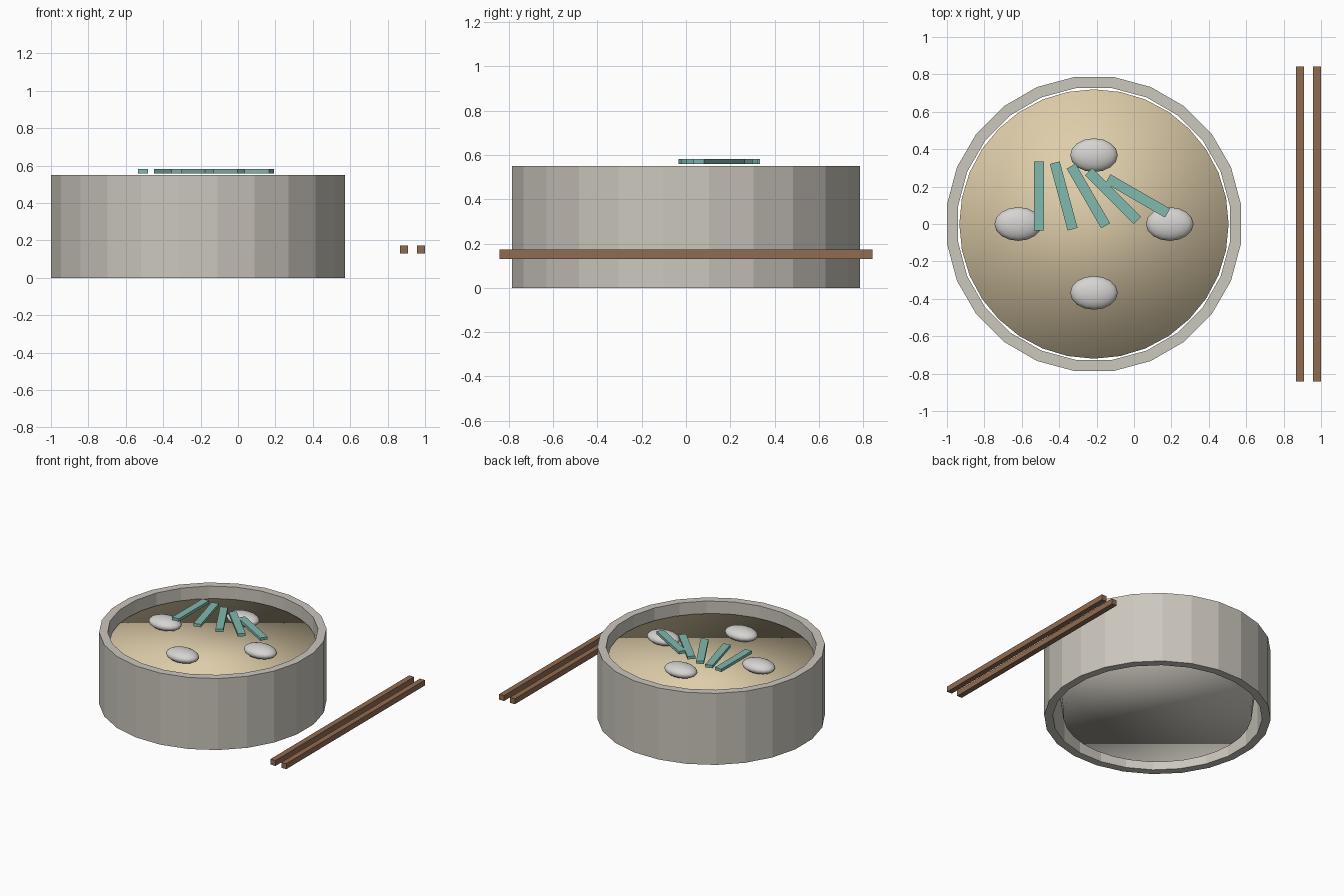
import bpy, bmesh, math
from mathutils import Matrix

if "Cube" in bpy.data.objects:
    bpy.data.objects.remove(bpy.data.objects["Cube"])

CX = -0.214  # bowl centre along x


def material(name, rgb):
    m = bpy.data.materials.new(name)
    m.diffuse_color = (*rgb, 1)
    m.use_nodes = True
    m.node_tree.nodes["Principled BSDF"].inputs["Base Color"].default_value = m.diffuse_color
    return m


STONE = material("warm_grey", (0.60, 0.57, 0.51))
BROTH = material("broth_tan", (0.73, 0.61, 0.40))
PALE = material("pale_grey", (0.67, 0.66, 0.64))
TEAL = material("scallion_teal", (0.22, 0.48, 0.42))
WOOD = material("wood_brown", (0.28, 0.15, 0.08))


def finish(name, bm, mat, loc, smooth=False, turn=0.0):
    bmesh.ops.recalc_face_normals(bm, faces=bm.faces)
    for f in bm.faces:
        f.smooth = smooth
    me = bpy.data.meshes.new(name)
    bm.to_mesh(me)
    bm.free()
    me.materials.append(mat)
    ob = bpy.data.objects.new(name, me)
    ob.location = loc
    ob.rotation_euler.z = turn
    bpy.context.collection.objects.link(ob)
    return ob


def box(name, size, loc, mat, turn=0.0):
    bm = bmesh.new()
    bmesh.ops.create_cube(bm, size=1, matrix=Matrix.Diagonal((*size, 1)))
    return finish(name, bm, mat, loc, turn=turn)


def drum(name, r_low, r_high, z_low, z_high, mat):
    bm = bmesh.new()
    bmesh.ops.create_cone(bm, cap_ends=True, segments=32, radius1=r_low,
                          radius2=r_high, depth=z_high - z_low)
    return finish(name, bm, mat, (CX, 0, (z_low + z_high) / 2), smooth=True)


# Bowl wall: open 24-sided tube with a flat rim
bm = bmesh.new()
N = 24
section = [(0.793, 0), (0.793, 0.55), (0.733, 0.55), (0.733, 0)]
rings = []
for i in range(N):
    a = 2 * math.pi * (i + 0.5) / N
    rings.append([bm.verts.new((r * math.cos(a), r * math.sin(a), z)) for r, z in section])
for i in range(N):
    p, q = rings[i], rings[(i + 1) % N]
    for k in range(4):
        n = (k + 1) % 4
        bm.faces.new((p[k], q[k], q[n], p[n]))
finish("bowl_wall", bm, STONE, (CX, 0, 0))

# Tapered inner bowl and the broth disc on top of it
drum("bowl_liner", 0.66, 0.715, 0.02, 0.44, STONE)
drum("broth", 0.72, 0.72, 0.42, 0.46, BROTH)

# Four dumplings around the centre
for i, (x, y) in enumerate([(0.405, 0), (0, 0.368), (-0.405, 0), (0, -0.368)]):
    bm = bmesh.new()
    bmesh.ops.create_uvsphere(bm, u_segments=16, v_segments=10, radius=1)
    bmesh.ops.scale(bm, vec=(0.127, 0.09, 0.046), verts=bm.verts)
    finish(f"dumpling_{i + 1}", bm, PALE, (CX + x, y, 0.502), smooth=True)

# Fan of scallion strips
for i in range(5):
    box(f"scallion_strip_{i + 1}", (0.055, 0.368, 0.022),
        (-0.508 + 0.132 * i, 0.15, 0.57), TEAL, turn=math.radians(15 * i))

# Pair of chopsticks beside the bowl
for i, x in enumerate((0.887, 0.979)):
    box(f"chopstick_{i + 1}", (0.042, 1.684, 0.042), (x, 0, 0.151), WOOD)
